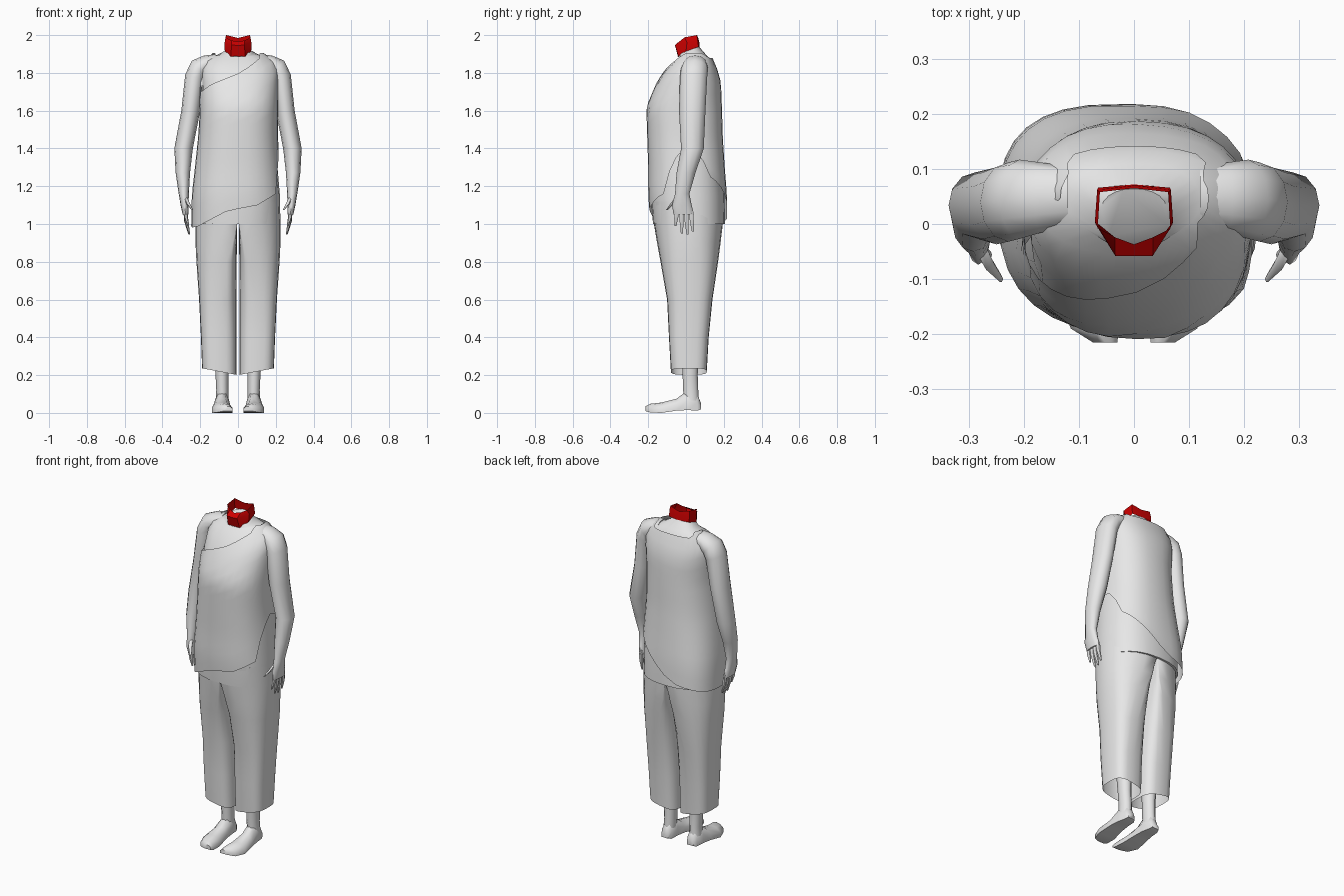
import bpy, bmesh, math

if "Cube" in bpy.data.objects:
    bpy.data.objects.remove(bpy.data.objects["Cube"])


def material(name, rgb):
    m = bpy.data.materials.new(name)
    m.diffuse_color = (*rgb, 1)
    m.use_nodes = True
    m.node_tree.nodes["Principled BSDF"].inputs["Base Color"].default_value = m.diffuse_color
    return m


GREY = material("pale_grey", (0.8, 0.8, 0.8))
RED = material("collar_red", (0.62, 0.0, 0.0))


def loft(name, rings, mat=GREY, bottom=True, top=True, angle=60):
    """Skin a list of equal-length closed rings."""
    bm = bmesh.new()
    rows = [[bm.verts.new(p) for p in r] for r in rings]
    n = len(rows[0])
    for a, b in zip(rows, rows[1:]):
        for i in range(n):
            j = (i + 1) % n
            bm.faces.new((a[i], a[j], b[j], b[i]))
    if bottom:
        bm.faces.new(rows[0][::-1])
    if top:
        bm.faces.new(rows[-1])
    bmesh.ops.recalc_face_normals(bm, faces=bm.faces)
    me = bpy.data.meshes.new(name)
    bm.to_mesh(me)
    bm.free()
    me.materials.append(mat)
    ob = bpy.data.objects.new(name, me)
    bpy.context.collection.objects.link(ob)
    bpy.ops.object.select_all(action='DESELECT')
    ob.select_set(True)
    bpy.context.view_layer.objects.active = ob
    bpy.ops.object.shade_smooth_by_angle(angle=math.radians(angle))
    return ob


def interp(table, v):
    """Piecewise linear lookup in rows sorted by their first entry."""
    if v <= table[0][0]:
        return table[0][1:]
    for a, b in zip(table, table[1:]):
        if v <= b[0]:
            t = (v - a[0]) / (b[0] - a[0])
            return [p + (q - p) * t for p, q in zip(a[1:], b[1:])]
    return table[-1][1:]


def oval(a, x0, x1, y0, y1, p=0.85):
    """Point on a rounded box section at angle a."""
    c, s = math.cos(a), math.sin(a)
    ex = math.copysign(abs(c) ** p, c)
    ey = math.copysign(abs(s) ** p, s)
    return (x0 + x1) / 2 + ex * (x1 - x0) / 2, (y0 + y1) / 2 + ey * (y1 - y0) / 2


def section(z, x0, x1, y0, y1, n=16, p=0.85):
    return [(*oval(2 * math.pi * i / n, x0, x1, y0, y1, p), z) for i in range(n)]


def blob(x, y, z, rx, ry, n=10, tilt=0):
    """Round section, its outer edge raised by tilt degrees."""
    t = math.radians(tilt)
    return [(x + (u - x) * math.cos(t), v, z + (u - x) * math.sin(t))
            for u, v, w in section(z, x - rx, x + rx, y - ry, y + ry, n, 1)]


def flip(rings, s):
    return [[(s * x, y, z) for x, y, z in r] for r in rings]


# z, left, right, front, back of the clothed torso
TORSO = [
    (0.97, -0.248, 0.235, -0.185, 0.22),
    (1.15, -0.245, 0.235, -0.20, 0.217),
    (1.30, -0.228, 0.222, -0.20, 0.205),
    (1.45, -0.212, 0.212, -0.205, 0.195),
    (1.62, -0.20, 0.212, -0.21, 0.19),
    (1.75, -0.205, 0.215, -0.155, 0.185),
    (1.82, -0.205, 0.215, -0.11, 0.165),
    (1.88, -0.18, 0.185, -0.055, 0.14),
    (1.91, -0.125, 0.125, -0.02, 0.115),
]

# Body under the tunic, closing to the neck
G = 0.013
rings = []
for z in (1.0, 1.15, 1.3, 1.45, 1.62, 1.75, 1.82, 1.865):
    x0, x1, y0, y1 = interp(TORSO, z)
    rings.append(section(z, x0 + G, x1 - G, y0 + G, y1 - G, 24))
rings.append(section(1.892, -0.12, 0.12, -0.025, 0.11, 24))
for r, lift in ((0.075, 1.885), (0.062, 1.905)):
    rings.append([(x, y, lift + (y + 0.04) * 0.4)
                  for x, y, z in section(0, -r, r, 0.015 - r * 0.8, 0.008 + r * 0.9, 24)])
loft("body", rings)

# One-shouldered tunic: slanted hem and neckline given by x
HEM_FRONT = [(-0.235, 0.98), (-0.2, 0.985), (-0.05, 1.07), (0.1, 1.10), (0.19, 1.16), (0.225, 1.40)]
HEM_BACK = [(-0.23, 0.99), (-0.05, 1.03), (0.0, 1.07), (0.19, 1.25), (0.225, 1.42)]
NECK_FRONT = [(-0.22, 1.70), (-0.16, 1.74), (0, 1.80), (0.12, 1.87), (0.18, 1.905)]
NECK_BACK = [(-0.2, 1.905), (-0.15, 1.878), (0.15, 1.878), (0.2, 1.905)]
columns, N, ROWS = [], 32, 14
for i in range(N):
    a = 2 * math.pi * i / N
    front = math.sin(a) < -0.01
    x = oval(a, *interp(TORSO, 1.3))[0]
    lo = interp(HEM_FRONT if front else HEM_BACK, x)[0]
    hi = interp(NECK_FRONT if front else NECK_BACK, x)[0]
    col = []
    for k in range(ROWS + 1):
        z = lo + (hi - lo) * k / ROWS
        # The loose back corner of the hem is squarer
        loose = 0 if front or math.cos(a) > 0 else max(0, min(1, (1.4 - z) / 0.3))
        col.append((*oval(a, *interp(TORSO, z), 0.85 - 0.15 * loose), z))
    columns.append(col)
loft("tunic", [list(r) for r in zip(*columns)], bottom=False, top=False)

# z, inner x, outer x, front, back, and how much it follows the hips
LEG = [
    (0.20, 0.008, 0.19, -0.08, 0.11, 0),
    (0.40, 0.008, 0.196, -0.09, 0.12, 0),
    (0.60, 0.008, 0.206, -0.10, 0.14, 0.15),
    (0.80, 0.007, 0.22, -0.135, 0.17, 0.5),
    (0.90, 0.006, 0.225, -0.153, 0.183, 0.8),
    (1.00, 0.004, 0.226, -0.17, 0.195, 1),
    (1.12, 0.003, 0.221, -0.183, 0.198, 1),
]


def leg_ring(z, x0, x1, y0, y1, hip, n=24):
    """Blend a boxy trouser tube into half of the hip section."""
    ring = []
    for i in range(n):
        a = 2 * math.pi * i / n
        x, y = oval(a, x0, x1, y0, y1, 0.65)
        hx, hy = oval(a, -x1, x1, y0, y1)
        hx = max(hx, x0)
        ring.append((x + (hx - x) * hip, y + (hy - y) * hip, z))
    return ring


# x, y, z, half width, half depth, tilt along the arm
ARM = [
    (0.12, 0.05, 1.858, 0.04, 0.055, 90),
    (0.17, 0.048, 1.845, 0.048, 0.064, 78),
    (0.208, 0.045, 1.822, 0.056, 0.072, 50),
    (0.228, 0.04, 1.775, 0.054, 0.072, 18),
    (0.25, 0.033, 1.60, 0.05, 0.07, 0),
    (0.288, 0.034, 1.40, 0.049, 0.06, 0),
    (0.292, 0.0, 1.27, 0.038, 0.05, 0),
    (0.287, -0.02, 1.16, 0.027, 0.038, 0),
    (0.283, -0.022, 1.10, 0.021, 0.052, 0),
    (0.277, -0.012, 1.05, 0.016, 0.054, 0),
]
# start and tip of each finger
FINGERS = [
    ((0.278, -0.048, 1.07), (0.262, -0.056, 0.99)),
    ((0.278, -0.024, 1.07), (0.258, -0.022, 0.95)),
    ((0.278, 0.0, 1.07), (0.259, 0.008, 0.945)),
    ((0.278, 0.026, 1.07), (0.264, 0.036, 0.96)),
    ((0.278, -0.045, 1.14), (0.242, -0.1, 1.075)),
]
# y, inner x, outer x, sole, height of the foot
FOOT = [
    (-0.215, 0.03, 0.075, 0.01, 0.035),
    (-0.19, 0.028, 0.115, 0.002, 0.048),
    (-0.13, 0.03, 0.138, 0.0, 0.055),
    (-0.05, 0.042, 0.13, 0.012, 0.075),
    (0.01, 0.047, 0.122, 0.015, 0.12),
    (0.06, 0.053, 0.115, 0.012, 0.10),
    (0.08, 0.062, 0.107, 0.018, 0.05),
]

# Legs, feet, arms and hands on both sides
for side, s in (("right", 1), ("left", -1)):
    leg = [leg_ring(*row) for row in LEG]
    leg[0] = [(x, y, 0.20 + 0.19 * max(0, x)) for x, y, z in leg[0]]
    loft(side + "_trouser_leg", flip(leg, s), bottom=False)
    shin = [blob(0.085, 0.028, 0.06, 0.034, 0.042), blob(0.083, 0.025, 0.12, 0.032, 0.042),
            blob(0.085, 0.022, 0.2, 0.034, 0.042), blob(0.09, 0.02, 0.4, 0.045, 0.05)]
    loft(side + "_shin", flip(shin, s))
    foot = []
    for y, x0, x1, b, h in FOOT:
        w, m = x1 - x0, (b + h) / 2
        foot.append([(x0, y, b), (x1, y, b), (x1, y, m), (x1 - w * 0.25, y, h * 0.9),
                     ((x0 + x1) / 2, y, h), (x0 + w * 0.25, y, h * 0.95), (x0, y, m)])
    loft(side + "_foot", flip(foot, s), angle=50)
    arm = [blob(*row[:5], 12, row[5]) for row in ARM]
    loft(side + "_arm", flip(arm, s))
    for i, (p, q) in enumerate(FINGERS):
        m = [(u + v) / 2 for u, v in zip(p, q)]
        m[0] += 0.004
        f = [blob(*p, 0.011, 0.014, 6), blob(*m, 0.010, 0.012, 6), blob(*q, 0.004, 0.006, 6)]
        loft(f"{side}_finger_{i + 1}", flip(f, s))


# Tilted red collar with a folded front edge
def mirrored(half, front, back):
    """Closed ring: front point, right half, back point, left half."""
    return [front] + half + [back] + [(-x, y, z) for x, y, z in reversed(half)]


base = mirrored([(0.038, -0.04, 1.887), (0.07, 0.0, 1.915), (0.065, 0.066, 1.937)],
                (0, -0.042, 1.885), (0, 0.072, 1.935))
middle = mirrored([(0.034, -0.058, 1.948), (0.071, 0.005, 1.96), (0.067, 0.062, 1.97)],
                  (0, -0.058, 1.945), (0, 0.07, 1.965))
rim = mirrored([(0.035, -0.024, 1.972), (0.066, -0.008, 1.988), (0.062, 0.058, 2.0)],
               (0, -0.037, 1.965), (0, 0.065, 1.985))
loft("collar", [base, middle, rim], RED, bottom=False, top=False, angle=25)
